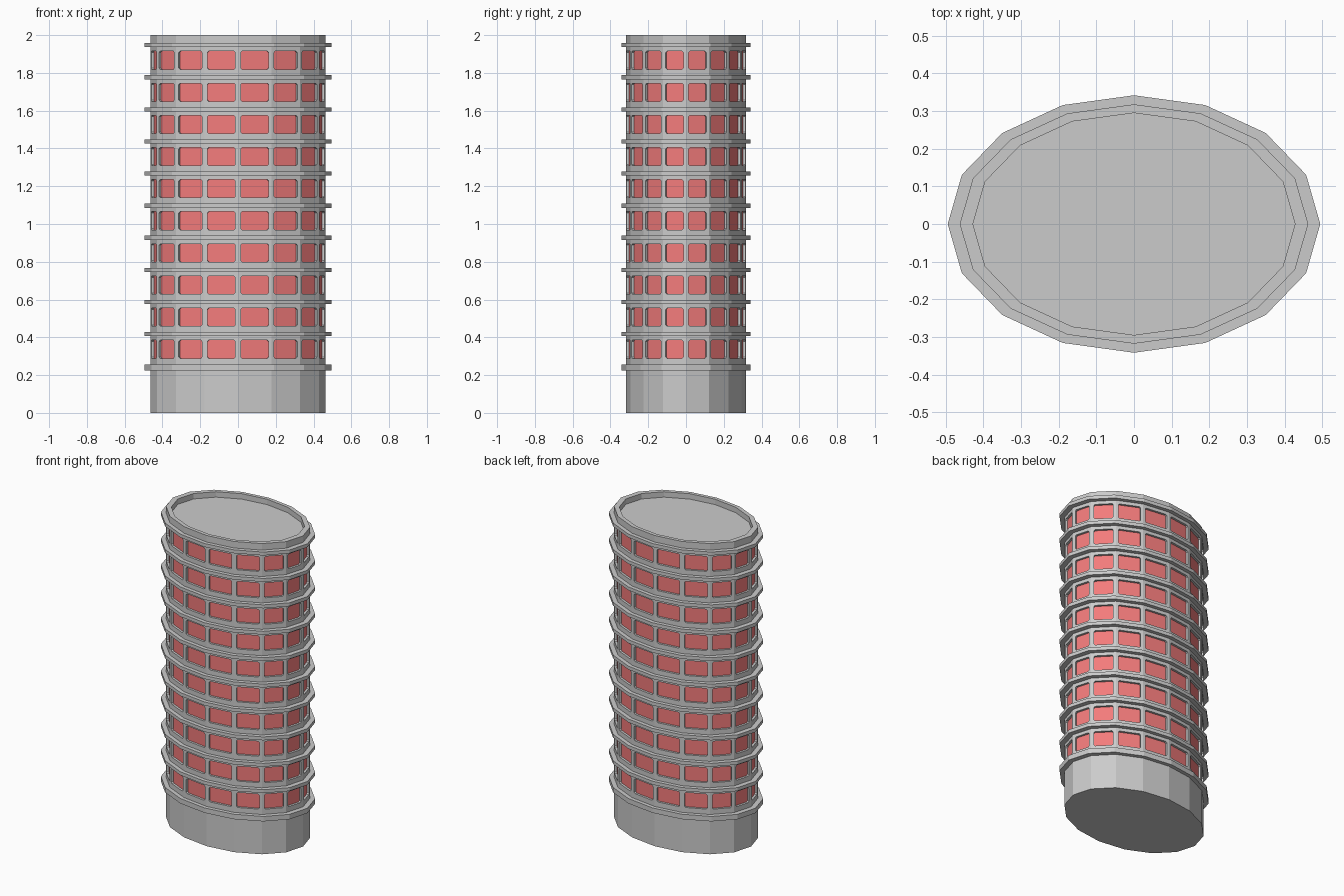
import bpy, bmesh, math
from mathutils import Vector

if "Cube" in bpy.data.objects:
    bpy.data.objects.remove(bpy.data.objects["Cube"])

N = 16                      # sides of the oval
FLOORS, STEP = 10, 0.17
Z0 = 0.252                  # bottom of the first floor
WALL, RIM, LEDGE = (0.463, 0.318), (0.428, 0.295), (0.495, 0.342)


def oval(size, z):
    return [Vector((size[0] * math.cos(2 * math.pi * i / N),
                    size[1] * math.sin(2 * math.pi * i / N), z)) for i in range(N)]


def finish(bm, name, mat=None):
    bmesh.ops.remove_doubles(bm, verts=bm.verts, dist=1e-5)
    me = bpy.data.meshes.new(name)
    bm.to_mesh(me)
    bm.free()
    ob = bpy.data.objects.new(name, me)
    bpy.context.collection.objects.link(ob)
    if mat:
        me.materials.append(mat)


def face(bm, pts):
    bm.faces.new([bm.verts.new(p) for p in pts])


def band(bm, a, b):
    for i in range(N):
        j = (i + 1) % N
        face(bm, (a[i], a[j], b[j], b[i]))


red = bpy.data.materials.new("window_red")
red.diffuse_color = (0.9, 0.2, 0.2, 1)
red.use_nodes = True
red.node_tree.nodes["Principled BSDF"].inputs["Base Color"].default_value = red.diffuse_color

# Tower shell: base, parapet and sunken roof
shell = bmesh.new()
top = Z0 + FLOORS * STEP
face(shell, oval(WALL, 0)[::-1])
band(shell, oval(WALL, 0), oval(WALL, Z0))
band(shell, oval(WALL, top), oval(WALL, 2))
band(shell, oval(WALL, 2), oval(RIM, 2))
band(shell, oval(RIM, 2), oval(RIM, 1.965))
face(shell, oval(RIM, 1.965))

# One recessed window with clipped corners in every wall facet of every floor
panes = bmesh.new()
GAP, HALF, CLIP, DEPTH = 0.015, 0.048, 0.007, 0.014
plan = oval(WALL, 0)
up = Vector((0, 0, 1))
for f in range(FLOORS):
    z = Z0 + f * STEP
    for i in range(N):
        a, b = plan[i], plan[(i + 1) % N]
        u = (b - a).normalized()
        inward = up.cross(u)
        w = (b - a).length

        def at(s, t):
            return a + u * s + up * (z + t)

        corners = [at(0, 0), at(w, 0), at(w, STEP), at(0, STEP)]
        l, r = GAP, w - GAP
        d, t, c = STEP / 2 - HALF, STEP / 2 + HALF, CLIP
        hole = [at(l, d + c), at(l + c, d), at(r - c, d), at(r, d + c),
                at(r, t - c), at(r - c, t), at(l + c, t), at(l, t - c)]
        back = [p + inward * DEPTH for p in hole]
        for k in range(4):
            n = (k + 1) % 4
            face(shell, (corners[k], hole[2 * k + 1], hole[2 * k]))
            face(shell, (corners[k], corners[n], hole[2 * n], hole[2 * k + 1]))
        for k in range(8):
            n = (k + 1) % 8
            face(shell, (hole[k], hole[n], back[n], back[k]))
        face(panes, back)
finish(shell, "tower_shell")
finish(panes, "window_panes", red)

# Projecting ledges between floors, the lowest one thicker
for f in range(FLOORS + 1):
    zc = 0.24 if f == 0 else 0.247 + f * STEP
    h = 0.016 if f == 0 else 0.011
    bm = bmesh.new()
    lo, hi = zc - h, zc + h
    band(bm, oval(LEDGE, lo), oval(LEDGE, hi))
    band(bm, oval(LEDGE, hi), oval(WALL, hi))
    band(bm, oval(WALL, lo), oval(LEDGE, lo))
    finish(bm, f"floor_ledge_{f}")
